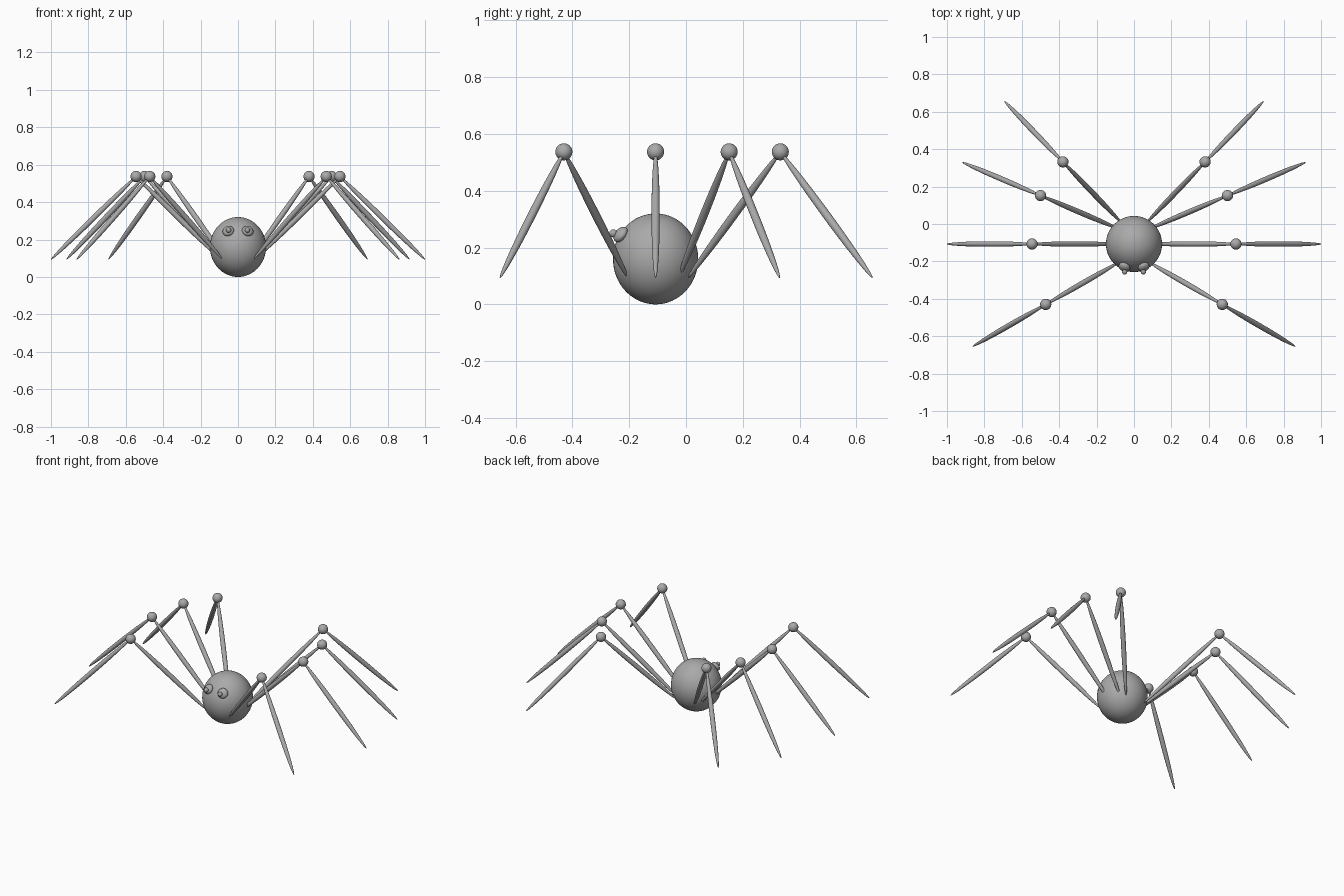
import bpy
from mathutils import Vector

cube = bpy.data.objects.get("Cube")
if cube:
    bpy.data.objects.remove(cube, do_unlink=True)

# One plain grey for everything
grey = bpy.data.materials.new("plain_grey")
grey.use_nodes = True
colour = (0.4, 0.4, 0.4, 1)
grey.diffuse_color = colour
grey.node_tree.nodes["Principled BSDF"].inputs["Base Color"].default_value = colour


def ellipsoid(name, centre, radii, axis=(0, 0, 1), segments=32, rings=16):
    """Smooth stretched sphere whose local z points along axis."""
    bpy.ops.mesh.primitive_uv_sphere_add(segments=segments, ring_count=rings, radius=1, location=centre)
    obj = bpy.context.object
    obj.name = name
    obj.scale = radii
    obj.rotation_euler = Vector(axis).to_track_quat('Z', 'Y').to_euler()
    obj.data.materials.append(grey)
    bpy.ops.object.shade_smooth()
    return obj


def leg_segment(name, start, end):
    span = end - start
    ellipsoid(name, (start + end) / 2, (0.0145, 0.0145, span.length / 2), span, 24, 24)


# Body
BODY_Y = -0.107
ellipsoid("body", (0, BODY_Y, 0.16), (0.15, 0.15, 0.16), segments=48, rings=32)

# Legs: knee position and horizontal reach from knee to foot
KNEE_Z, FOOT_Z = 0.537, 0.093
legs = {
    "front": ((0.472, -0.43), (0.391, -0.225)),
    "middle_front": ((0.545, BODY_Y), (0.455, 0)),
    "middle_back": ((0.50, 0.152), (0.418, 0.178)),
    "back": ((0.38, 0.332), (0.313, 0.325)),
}

for side, s in (("left", 1), ("right", -1)):
    for place, ((kx, ky), (rx, ry)) in legs.items():
        knee = Vector((s * kx, ky, KNEE_Z))
        reach = Vector((s * rx, ry, 0))
        drop = Vector((0, 0, FOOT_Z - KNEE_Z))
        label = f"{side}_{place}"
        leg_segment(label + "_upper_leg", knee - reach + drop, knee)
        leg_segment(label + "_lower_leg", knee, knee + reach + drop)
        ellipsoid(label + "_knee", knee, (0.03, 0.03, 0.03))

    # Eyes: flattened balls lying on the body, with small pupils in front
    ellipsoid(side + "_eye", (s * 0.052, -0.23, 0.246), (0.031, 0.031, 0.019), (s * 0.3, -0.75, 0.6))
    ellipsoid(side + "_pupil", (s * 0.05, -0.256, 0.25), (0.014, 0.014, 0.014))
